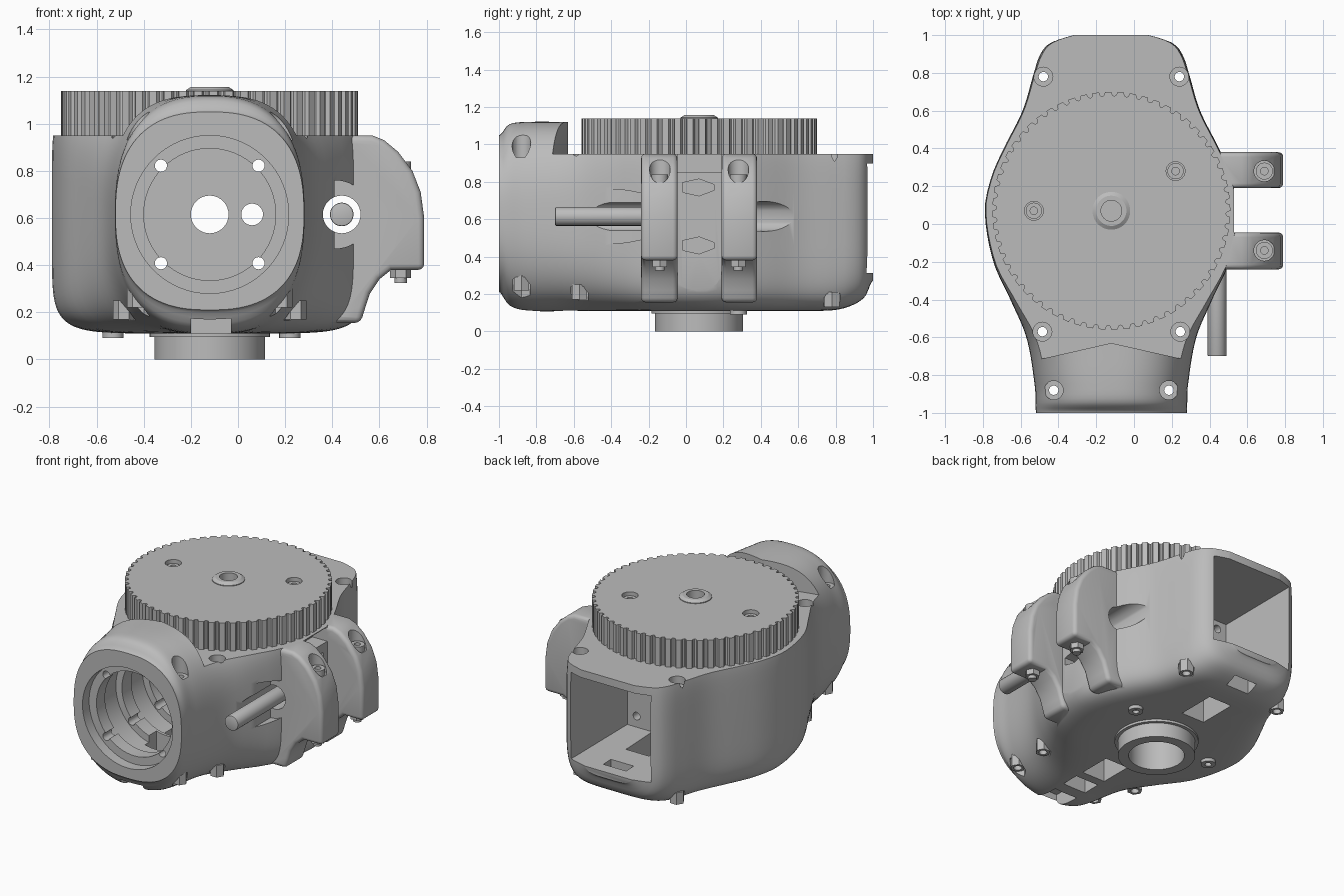
import bpy, bmesh, math
from math import sin, cos, pi

old = bpy.data.objects.get("Cube")
if old:
    bpy.data.objects.remove(old, do_unlink=True)

COL = (0.5, 0.5, 0.5, 1)
grey = bpy.data.materials.new("plain grey")
grey.use_nodes = True
grey.diffuse_color = COL
grey.node_tree.nodes["Principled BSDF"].inputs["Base Color"].default_value = COL

CX, CY, CZ = -0.12, 0.07, 0.615    # main axes of the housing


def make(name, rings):
    """Closed skin over a list of equal point rings."""
    bm = bmesh.new()
    vs = [[bm.verts.new(p) for p in r] for r in rings]
    n = len(vs[0])
    for a, b in zip(vs, vs[1:]):
        for i in range(n):
            bm.faces.new((a[i], a[(i + 1) % n], b[(i + 1) % n], b[i]))
    bm.faces.new(vs[0])
    bm.faces.new(vs[-1])
    bmesh.ops.recalc_face_normals(bm, faces=bm.faces)
    me = bpy.data.meshes.new(name)
    bm.to_mesh(me)
    bm.free()
    me.materials.append(grey)
    ob = bpy.data.objects.new(name, me)
    bpy.context.collection.objects.link(ob)
    return ob


def prism(name, pts, axis, a, b, taper=1.0):
    """Extrude a flat outline along an axis, optionally shrinking the far end."""
    mu = sum(p[0] for p in pts) / len(pts)
    mv = sum(p[1] for p in pts) / len(pts)
    place = {"x": lambda u, v, w: (w, u, v), "y": lambda u, v, w: (u, w, v),
             "z": lambda u, v, w: (u, v, w)}[axis]
    far = [(mu + (u - mu) * taper, mv + (v - mv) * taper) for u, v in pts]
    return make(name, [[place(u, v, a) for u, v in pts], [place(u, v, b) for u, v in far]])


def circle(u, v, r, n=32):
    return [(u + r * cos(2 * pi * i / n), v + r * sin(2 * pi * i / n)) for i in range(n)]


def rect(u0, u1, v0, v1):
    return [(u0, v0), (u1, v0), (u1, v1), (u0, v1)]


def boolean(ob, tool, op="DIFFERENCE"):
    tool.hide_render = True
    m = ob.modifiers.new("cut", "BOOLEAN")
    m.operation, m.solver, m.object = op, "EXACT", tool
    tools.append(tool)


def finish(ob, angle=35):
    """Bake the modifiers and shade."""
    dg = bpy.context.evaluated_depsgraph_get()
    me = bpy.data.meshes.new_from_object(ob.evaluated_get(dg))
    ob.modifiers.clear()
    ob.data = me
    bpy.ops.object.select_all(action="DESELECT")
    ob.select_set(True)
    bpy.context.view_layer.objects.active = ob
    bpy.ops.object.shade_smooth_by_angle(angle=math.radians(angle))


tools, parts = [], []

# Housing stations: y, half width, squareness, bottom, top
STATIONS = [
    (-1.0, .40, 2.5, .21, 1.05), (-.95, .402, 2.5, .14, 1.105), (-.86, .405, 2.55, .11, 1.12),
    (-.6, .45, 3.0, .11, 1.12), (-.4, .535, 4.2, .11, 1.12), (-.2, .625, 6, .11, 1.12),
    (.07, .67, 7, .11, 1.12), (.25, .635, 7, .11, 1.12), (.4, .57, 6.5, .11, 1.12),
    (.6, .47, 6, .11, 1.12), (.8, .41, 5.5, .115, 1.12), (.9, .375, 5, .145, 1.12),
    (.96, .32, 5, .19, 1.12), (1.0, .2, 5, .27, 1.12)]


def slope(i, k):
    if i in (0, len(STATIONS) - 1):
        return 0 if k != 1 or i == 0 else -4
    a, b = STATIONS[i - 1], STATIONS[i + 1]
    return (b[k] - a[k]) / (b[0] - a[0])


def station(y):
    i = max(j for j in range(len(STATIONS) - 1) if STATIONS[j][0] <= y + 1e-6)
    p, q = STATIONS[i], STATIONS[i + 1]
    h = q[0] - p[0]
    t = (y - p[0]) / h
    return [(1 + 2 * t) * (1 - t) ** 2 * p[k] + t * (1 - t) ** 2 * h * slope(i, k)
            + t * t * (3 - 2 * t) * q[k] + t * t * (t - 1) * h * slope(i + 1, k)
            for k in range(1, 5)]


def section(y, n=96):
    w, e, lo, hi = station(y)
    ring = []
    for i in range(n):
        c, s = cos(2 * pi * (i + .5) / n), sin(2 * pi * (i + .5) / n)
        x = math.copysign(abs(c) ** (2 / e), c) * w
        z = math.copysign(abs(s) ** (2 / e), s) * ((hi - CZ) if s > 0 else (CZ - lo))
        ring.append((CX + x, y, CZ + z))
    return ring


body = make("housing", [section(max(-1, sin(pi / 2 * (i / 28 - 1)))) for i in range(57)])

# Clamp lugs on the side
ear = [(.2, .95), (.57, .95), (.62, .93), (.68, .88), (.74, .80), (.775, .71), (.79, .6),
       (.79, .38), (.65, .38), (.6, .34), (.56, .28), (.54, .22), (.52, .155), (.2, .155)]
for lo, hi in ((-.24, -.045), (.19, .38)):
    lug = prism("clamp_lug_tool", ear, "y", lo, hi)
    bev = lug.modifiers.new("round", "BEVEL")
    bev.width, bev.segments, bev.limit_method = .025, 3, "ANGLE"
    bev.angle_limit = math.radians(60)
    boolean(body, lug, "UNION")


def cut(pts, axis, a, b, taper=1.0):
    boolean(body, prism("cutter", pts, axis, a, b, taper), "DIFFERENCE")


# Flat deck behind the snout
cut([(-1.1, -.853), (CX, -.63), (.9, -.86), (1.1, 1.2), (-1.1, 1.2)], "z", .95, 1.4)
# Clamp gap, its deep upper pocket and side windows
cut(rect(.53, 1, -.045, .19), "z", .05, 1.2)
cut(rect(-.045, .19, .85, .945), "x", .42, .6)
for z in (.46, .77):
    cut([(-.02, z + .025), (.07, z + .045), (.15, z + .015), (.15, z - .015),
         (.07, z - .045), (-.02, z - .025)], "x", .45, .6)
# Front bore with stepped grooves
for r, a, b in ((.335, -1.1, -.93), (.28, -.95, -.1), (.325, -.84, -.66), (.325, -.56, -.38)):
    cut(circle(CX, CZ, r, 64), "y", a, b)
# Rear funnel opening and the holes that join it to the bore
cut(rect(-.42, .18, .31, .90), "y", 1.05, .4, .92)
cut(circle(CX, CZ, .08), "y", -.2, .5)
cut(circle(.06, CZ, .046), "y", -.2, .5)
for sx in (-1, 1):
    for sz in (-1, 1):
        cut(circle(CX + sx * .207, CZ + sz * .207, .026, 16), "y", -.98, .5)
# Rod bore and its half round recess
cut(circle(.44, CZ, .08), "y", -.65, .9)
cut([(.41 + .155 * cos(pi * i / 24 - pi / 2), CZ + .145 * sin(pi * i / 24 - pi / 2))
     for i in range(25)], "y", -.6, -.24)
# Bottom windows and output bore
for y0, y1, top in ((-.97, -.78, .215), (-.7, -.58, .4), (-.52, -.3, .4), (.42, .68, .4), (.84, .92, .4)):
    cut(rect(-.2, -.03, y0, y1), "z", 0, top)
cut(circle(CX, CY, .17, 48), "z", -.1, .3)
# Case screw holes with counterbores and hex pockets
CASE = [(-.48, .78, .9, .2), (.24, .78, .9, .2), (-.485, -.57, .9, .24), (.245, -.57, .9, .24),
        (-.425, -.88, .93, .29), (.185, -.88, .93, .29)]
for x, y, top, low in CASE:
    cut(circle(x, y, .025, 16), "z", 0, 1.3)
    cut(circle(x, y, .05, 24), "z", top, 1.3)
    cut(circle(x, y, .052, 6), "z", 0, low)
# Clamp screw counterbores
CLAMP = [(.69, -.14), (.69, .28)]
for x, y in CLAMP:
    cut(circle(x, y, .055, 24), "z", .80, 1.2)
parts.append((body, 35))


def tube(name, x, y, r, hole, z0, z1, n=48):
    ob = prism(name, circle(x, y, r, n), "z", z0, z1)
    boolean(ob, prism("cutter", circle(x, y, hole, 32), "z", z0 - .1, z1 + .1))
    parts.append((ob, 35))
    return ob


# Output collar under the housing
tube("output_collar", CX, CY, .235, .17, 0, .13, 64)
tube("collar_step", CX, CY, .255, .17, .095, .13, 64)

# Toothed pulley on the deck
TEETH = 60
outline = []
for i in range(TEETH):
    for f, r in ((0, .63), (.5, .63), (.6, .612), (.75, .607), (.9, .612)):
        a = 2 * pi * (i + f) / TEETH
        outline.append((CX + r * cos(a), CY + r * sin(a)))
pulley = prism("toothed_pulley", outline, "z", .948, 1.138)
PINS = [(-.53, .07), (.22, .28)]
for x, y in PINS:
    boolean(pulley, prism("cutter", circle(x, y, .05, 24), "z", 1.08, 1.3))
boolean(pulley, prism("cutter", circle(CX, CY, .055), "z", 1.05, 1.3))
parts.append((pulley, 25))

# Pulley hub with a chamfered rim
hub = make("pulley_hub", [[(x, y, z) for x, y in circle(CX, CY, r, 48)]
                          for r, z in ((.1, 1.1), (.1, 1.143), (.08, 1.156))])
boolean(hub, prism("cutter", circle(CX, CY, .055), "z", 1.05, 1.3))
parts.append((hub, 25))

# Pulley screws, seen from above and below
for x, y in PINS:
    tube("pulley_screw", x, y, .043, .02, 1.07, 1.115, 24)
    tube("bottom_screw", x, y, .045, .02, .09, .16, 24)

# Case nuts
for x, y, top, low in CASE:
    tube("case_nut", x, y, .046, .025, low - .07, low + .01, 6)

# Clamp screws and nuts
for x, y in CLAMP:
    tube("clamp_screw_head", x, y, .045, .02, .78, .84, 24)
    parts.append((prism("clamp_screw_tip", circle(x, y, .026, 20), "z", .325, .42), 35))
    parts.append((prism("clamp_nut", circle(x, y, .045, 6), "z", .345, .4), 35))

# Clamped rod
rod = prism("side_rod", circle(.44, CZ, .05, 40), "y", -.7, .19)
bev = rod.modifiers.new("edge", "BEVEL")
bev.width, bev.segments, bev.limit_method = .006, 2, "ANGLE"
parts.append((rod, 35))

bpy.context.view_layer.update()
for ob, angle in parts:
    finish(ob, angle)
for t in tools:
    bpy.data.objects.remove(t, do_unlink=True)
